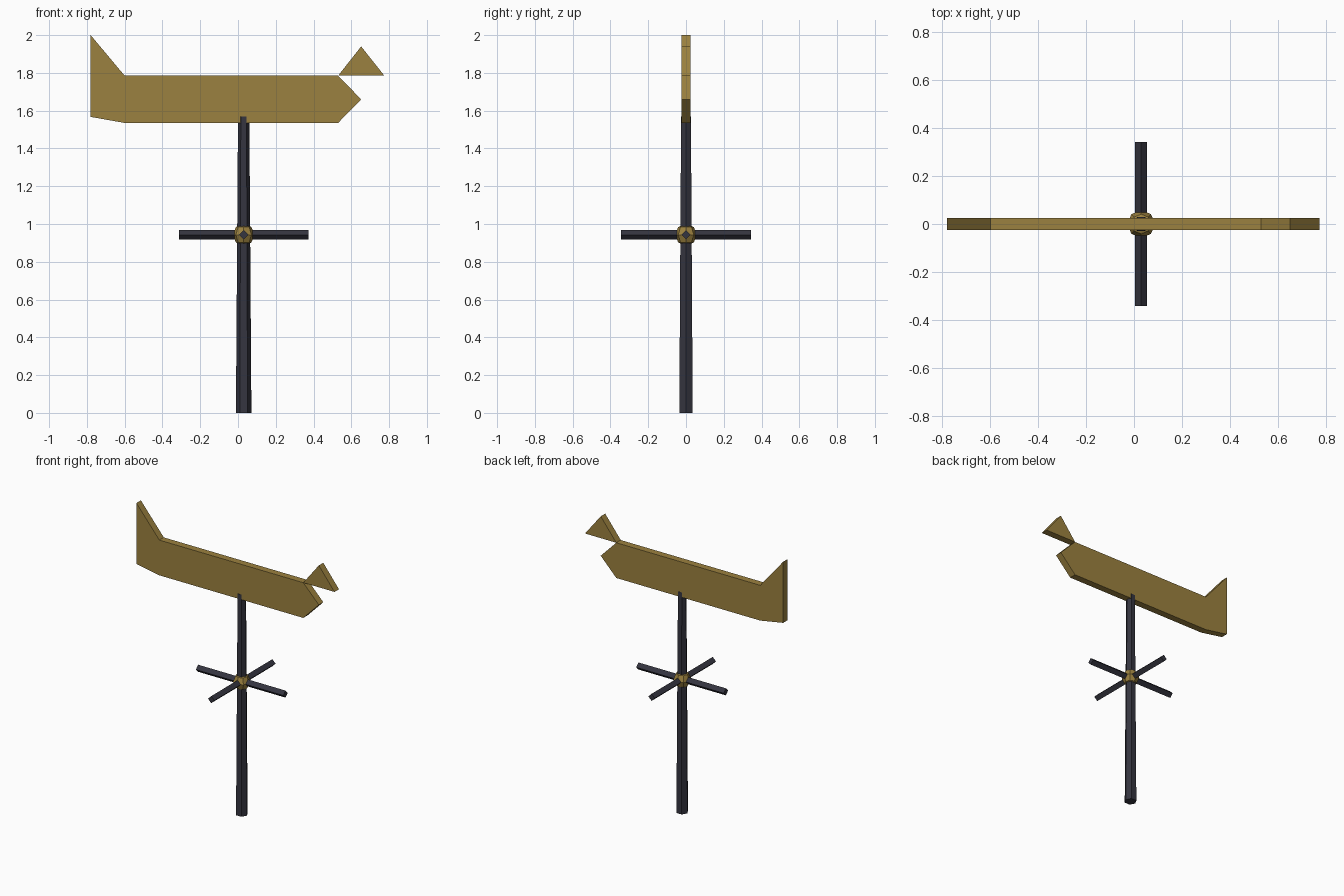
import bpy, bmesh
from math import cos, sin, pi
from mathutils import Vector

if "Cube" in bpy.data.objects:
    bpy.data.objects.remove(bpy.data.objects["Cube"])

CX = 0.03      # post axis
HUB_Z = 0.943  # height of the cross arms


def material(name, color):
    m = bpy.data.materials.new(name)
    m.diffuse_color = color
    m.use_nodes = True
    m.node_tree.nodes["Principled BSDF"].inputs["Base Color"].default_value = m.diffuse_color
    return m


iron = material("dark_iron", (0.035, 0.035, 0.05, 1))
gold = material("old_gold", (0.33, 0.22, 0.05, 1))


def finish(name, bm, mat):
    bmesh.ops.recalc_face_normals(bm, faces=bm.faces)
    me = bpy.data.meshes.new(name)
    bm.to_mesh(me)
    bm.free()
    me.materials.append(mat)
    ob = bpy.data.objects.new(name, me)
    bpy.context.collection.objects.link(ob)
    return ob


def rod(name, start, end, r1, r2, sides, u, v, mat):
    """Faceted rod; u and v span its cross-section, first corner on u."""
    bm = bmesh.new()
    rings = []
    for p, r in ((start, r1), (end, r2)):
        rings.append([bm.verts.new(Vector(p) + r * (cos(2 * pi * i / sides) * Vector(u)
                                                    + sin(2 * pi * i / sides) * Vector(v)))
                      for i in range(sides)])
    a, b = rings
    bm.faces.new(a)
    bm.faces.new(b)
    for i in range(sides):
        j = (i + 1) % sides
        bm.faces.new((a[i], a[j], b[j], b[i]))
    return finish(name, bm, mat)


def plate(name, profile, half, mat):
    """Flat cut-out in the xz plane with thickness along y."""
    bm = bmesh.new()
    face = bm.faces.new([bm.verts.new((x, -half, z)) for x, z in profile])
    ext = bmesh.ops.extrude_face_region(bm, geom=[face])
    moved = [g for g in ext["geom"] if isinstance(g, bmesh.types.BMVert)]
    bmesh.ops.translate(bm, verts=moved, vec=(0, 2 * half, 0))
    return finish(name, bm, mat)


X, Y, Z = (1, 0, 0), (0, 1, 0), (0, 0, 1)

# tapered six-sided post
rod("post", (CX, 0, 0), (CX, 0, 1.57), 0.041, 0.03, 6, X, Y, iron)

# compass cross arms, diamond section
rod("cross_arm_x", (CX - 0.343, 0, HUB_Z), (CX + 0.343, 0, HUB_Z), 0.025, 0.025, 4, Y, Z, iron)
rod("cross_arm_y", (CX, -0.343, HUB_Z), (CX, 0.343, HUB_Z), 0.025, 0.025, 4, X, Z, iron)

# faceted hub ball
bm = bmesh.new()
bmesh.ops.create_uvsphere(bm, u_segments=8, v_segments=4, radius=0.058)
bmesh.ops.translate(bm, verts=bm.verts, vec=(CX, 0, HUB_Z))
finish("hub_ball", bm, gold)

# vane body with raised tail fin and pointed nose
plate("vane_body", [(-0.78, 2.0), (-0.60, 1.785), (0.53, 1.785), (0.652, 1.66),
                    (0.53, 1.535), (-0.60, 1.535), (-0.78, 1.567)], 0.025, gold)

# small triangle touching the front top corner
plate("front_triangle", [(0.53, 1.785), (0.775, 1.785), (0.652, 1.94)], 0.025, gold)
